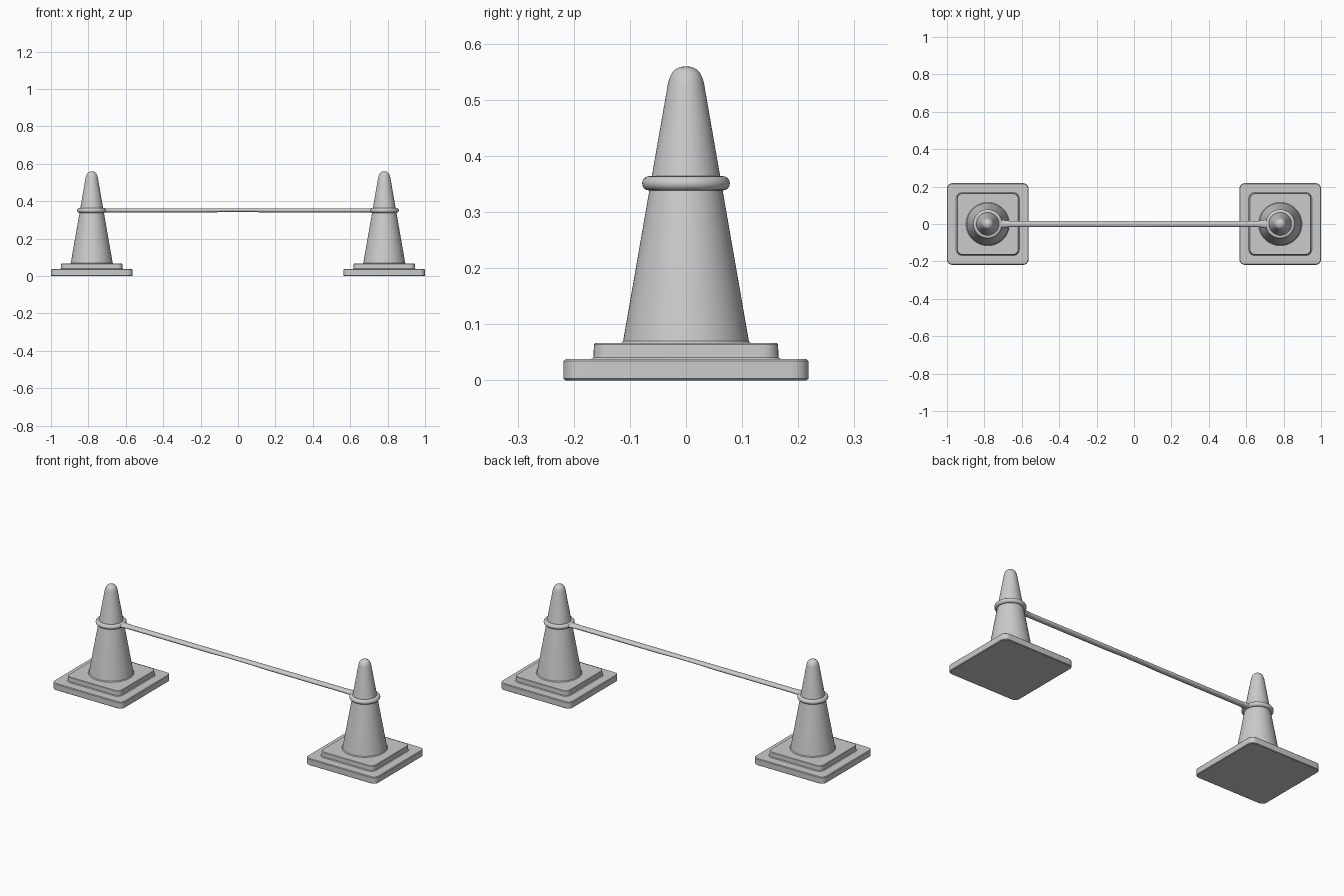
import bpy, bmesh
from math import pi, sin, cos, radians, exp

if "Cube" in bpy.data.objects:
    bpy.data.objects.remove(bpy.data.objects["Cube"])

CX = 0.782      # cone centre distance from the middle
RING_Z = 0.351


def finish(name, bm, x=0.0, angle=35):
    bmesh.ops.recalc_face_normals(bm, faces=bm.faces)
    me = bpy.data.meshes.new(name)
    bm.to_mesh(me)
    bm.free()
    ob = bpy.data.objects.new(name, me)
    bpy.context.collection.objects.link(ob)
    ob.location.x = x
    bpy.ops.object.select_all(action='DESELECT')
    ob.select_set(True)
    bpy.context.view_layer.objects.active = ob
    bpy.ops.object.shade_smooth_by_angle(angle=radians(angle))
    return ob


def loft(rings, close_ends=True, loop=False):
    """Skin a list of equally long vertex rings."""
    bm = bmesh.new()
    vs = [[bm.verts.new(p) for p in r] for r in rings]
    n = len(vs[0])
    for k in range(len(vs) if loop else len(vs) - 1):
        a, b = vs[k], vs[(k + 1) % len(vs)]
        for i in range(n):
            j = (i + 1) % n
            bm.faces.new((a[i], a[j], b[j], b[i]))
    if close_ends and not loop:
        bm.faces.new(vs[0])
        bm.faces.new(vs[-1])
    return bm


def square_ring(half, z, r, seg=6):
    """Rounded square outline."""
    pts = []
    for q in range(4):
        mid = pi / 4 + q * pi / 2
        sx, sy = (1 if cos(mid) > 0 else -1), (1 if sin(mid) > 0 else -1)
        for k in range(seg + 1):
            t = q * pi / 2 + k / seg * pi / 2
            pts.append((sx * (half - r) + r * cos(t), sy * (half - r) + r * sin(t), z))
    return pts


def circle(r, z, n=64):
    return [(r * cos(2 * pi * i / n), r * sin(2 * pi * i / n), z) for i in range(n)]


for side, sx in (("left", -CX), ("right", CX)):
    # stepped square foot
    foot = [(0.215, 0.0, 0.027), (0.2185, 0.003, 0.03), (0.2185, 0.034, 0.03),
            (0.215, 0.0375, 0.027), (0.169, 0.0375, 0.033), (0.165, 0.041, 0.029),
            (0.164, 0.064, 0.028), (0.162, 0.066, 0.026)]
    finish(side + "_foot", loft([square_ring(*p) for p in foot]), sx)

    # cone with small flare at the bottom and rounded tip
    prof = [(0.116, 0.060), (0.116, 0.066), (0.112, 0.070), (0.0325, 0.527),
            (0.030, 0.537), (0.0255, 0.547), (0.019, 0.554), (0.011, 0.558), (0.003, 0.5595)]
    finish(side + "_cone", loft([circle(*p) for p in prof]), sx)

    # loop hung around the cone
    R, r = 0.0655, 0.0128
    rings = []
    for i in range(64):
        a = 2 * pi * i / 64
        rings.append([((R + r * cos(t)) * cos(a), (R + r * cos(t)) * sin(a), RING_Z + r * sin(t))
                      for t in (2 * pi * k / 16 for k in range(16))])
    finish(side + "_loop", loft(rings, loop=True), sx, 60)

# bar between the loops, flared at its ends and slightly thinner in the middle
sections = []
N = 60
L = 0.713
for i in range(N + 1):
    x = -L + 2 * L * i / N
    flare = 0.010 * exp(-(L - abs(x)) / 0.018)
    thin = 0.002 * exp(-(x / 0.13) ** 4)
    sections.append([(x, (0.0165 + flare) * cos(t), RING_Z + thin * 0.5 + (0.0115 - thin) * sin(t))
                     for t in (2 * pi * k / 20 for k in range(20))])
finish("connecting_bar", loft(sections), 0, 60)
